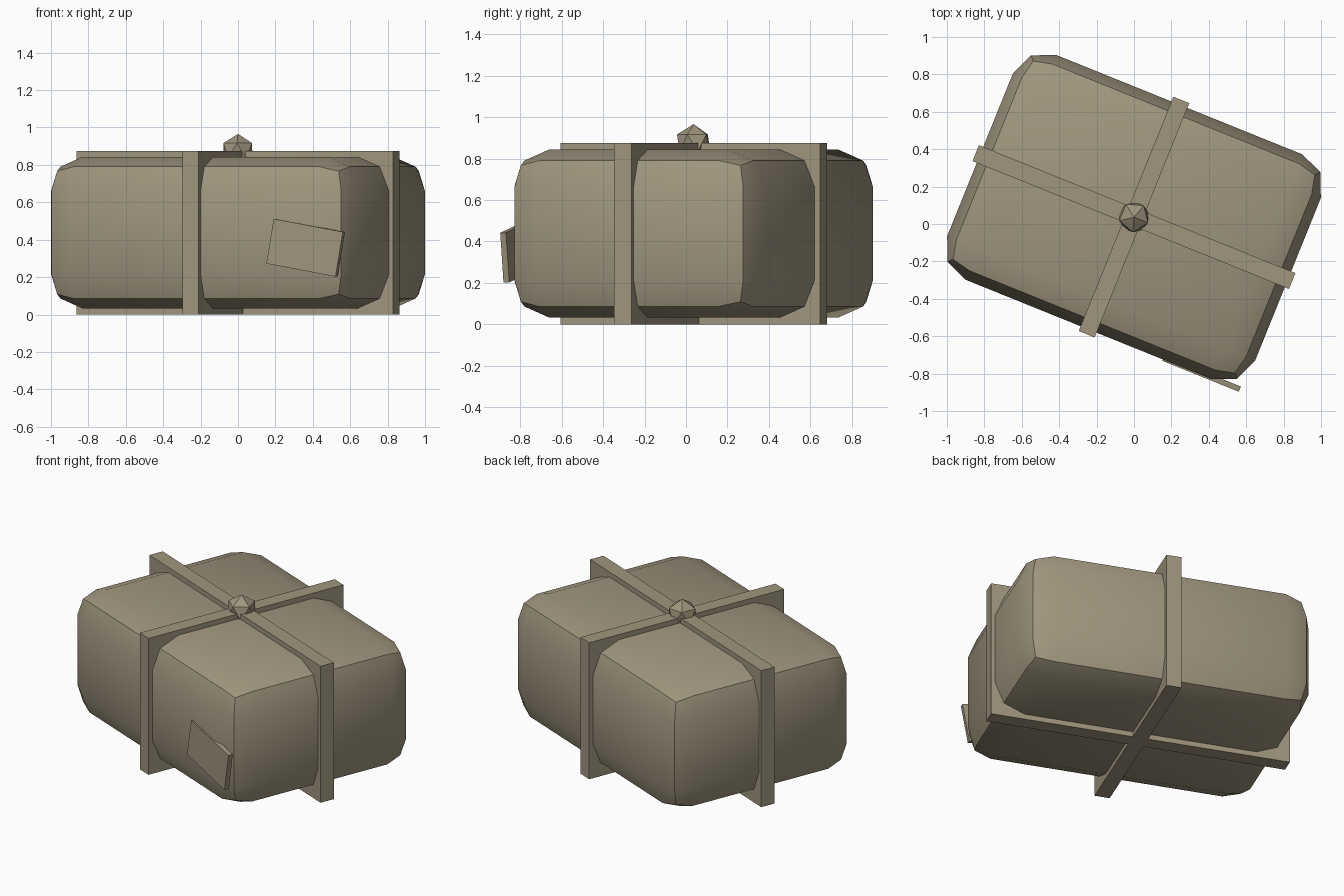
import bpy
import bmesh
from math import radians
from mathutils import Matrix, Vector

old = bpy.data.objects.get("Cube")
if old:
    bpy.data.objects.remove(old, do_unlink=True)

# One plain paper colour
paper = bpy.data.materials.new("paper_tan")
paper.use_nodes = True
COLOUR = (0.35, 0.305, 0.21, 1)
paper.diffuse_color = COLOUR
bsdf = next(n for n in paper.node_tree.nodes if n.type == "BSDF_PRINCIPLED")
bsdf.inputs["Base Color"].default_value = COLOUR
bsdf.inputs["Roughness"].default_value = 0.8

# The whole parcel is turned on the ground
FRAME = Matrix.Translation((0, 0.037, 0)) @ Matrix.Rotation(radians(-22), 4, "Z")


def finish(name, bm, local):
    mesh = bpy.data.meshes.new(name)
    bm.to_mesh(mesh)
    bm.free()
    mesh.materials.append(paper)
    obj = bpy.data.objects.new(name, mesh)
    bpy.context.collection.objects.link(obj)
    obj.matrix_world = FRAME @ local
    return obj


def box(name, size, centre, roll=0, bevel=0):
    bm = bmesh.new()
    bmesh.ops.create_cube(bm, size=1)
    bmesh.ops.scale(bm, vec=Vector(size), verts=bm.verts)
    if bevel:
        bmesh.ops.bevel(bm, geom=bm.edges[:], offset=bevel, segments=2,
                        profile=0.5, affect="EDGES", clamp_overlap=True)
    local = Matrix.Translation(centre) @ Matrix.Rotation(radians(roll), 4, "Y")
    return finish(name, bm, local)


# Rounded parcel body
body = box("parcel_body", (1.776, 1.296, 0.81), (0, 0, 0.438), bevel=0.18)
bpy.ops.object.select_all(action="DESELECT")
body.select_set(True)
bpy.context.view_layer.objects.active = body
bpy.ops.object.shade_smooth_by_angle(angle=radians(30))

# Crossing straps
box("long_strap", (1.825, 0.092, 0.875), (0, 0, 0.4375))
box("short_strap", (0.092, 1.351, 0.875), (0, 0, 0.4375))

# Tilted label on the front
box("label", (0.405, 0.03, 0.243), (0.649, -0.641, 0.357), roll=10)

# Faceted knot on top
knot = bmesh.new()
bmesh.ops.create_icosphere(knot, subdivisions=1, radius=0.09)
finish("knot", knot, Matrix.Translation((0, 0, 0.876)))
